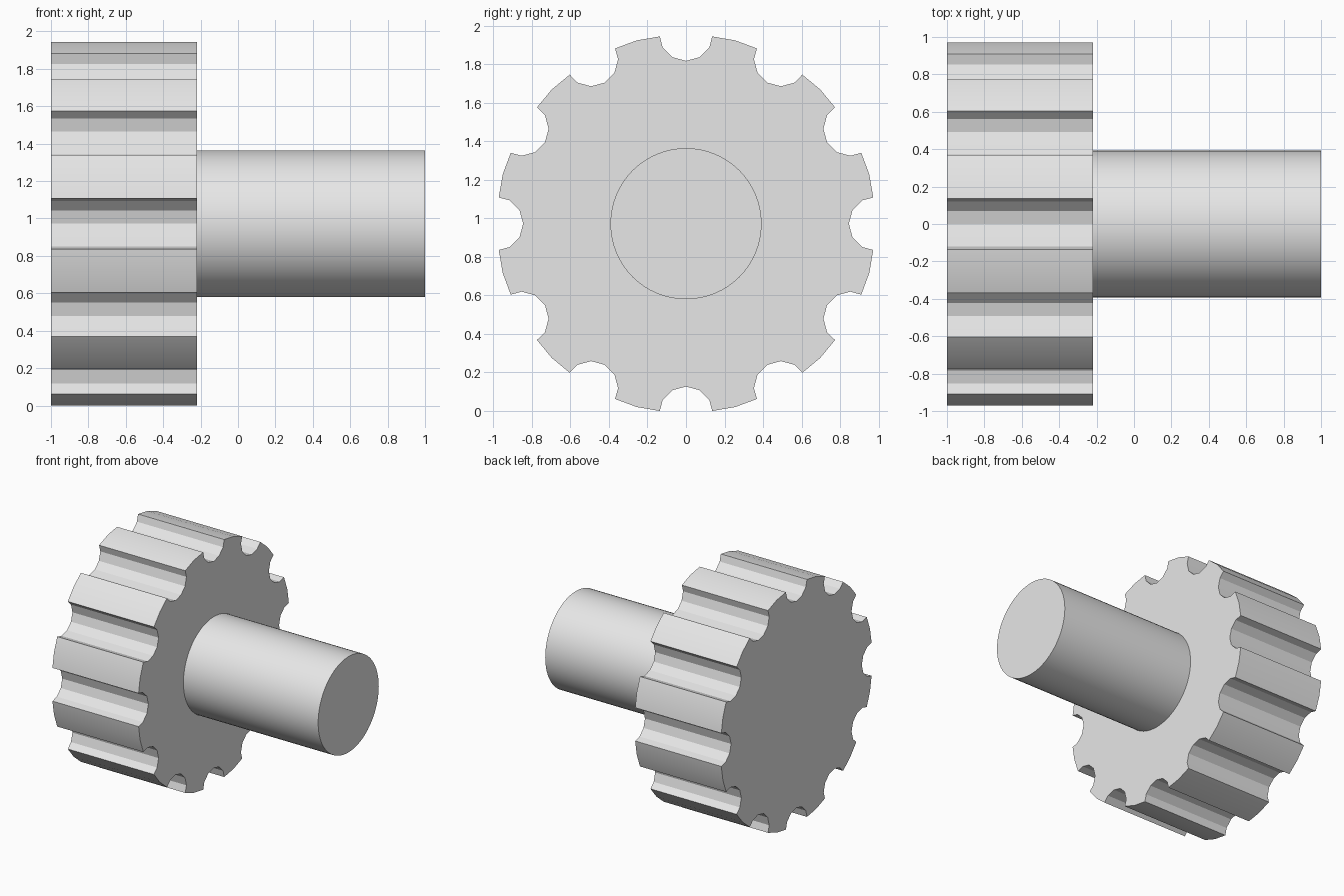
import bpy, bmesh
from math import sin, cos, pi, radians
from mathutils import Matrix, Vector

cube = bpy.data.objects.get("Cube")
if cube:
    bpy.data.objects.remove(cube, do_unlink=True)

AXIS_Z = 0.972
SHOULDER = -0.22
TEETH = 12

grey = bpy.data.materials.new("plain_grey")
grey.use_nodes = True
grey.diffuse_color = (0.8, 0.8, 0.8, 1)
grey.node_tree.nodes["Principled BSDF"].inputs["Base Color"].default_value = (0.8, 0.8, 0.8, 1)


def extrude_profile(name, profile, x0, x1):
    """Extrude a closed (y, z) outline along x, around the shared axis."""
    bm = bmesh.new()
    face = bm.faces.new([bm.verts.new((x0, p.x, p.y + AXIS_Z)) for p in profile])
    ext = bmesh.ops.extrude_face_region(bm, geom=[face])
    moved = [g for g in ext["geom"] if isinstance(g, bmesh.types.BMVert)]
    bmesh.ops.translate(bm, verts=moved, vec=(x1 - x0, 0, 0))
    bmesh.ops.recalc_face_normals(bm, faces=bm.faces)
    mesh = bpy.data.meshes.new(name)
    bm.to_mesh(mesh)
    bm.free()
    mesh.materials.append(grey)
    obj = bpy.data.objects.new(name, mesh)
    bpy.context.collection.objects.link(obj)
    bpy.ops.object.select_all(action="DESELECT")
    obj.select_set(True)
    bpy.context.view_layer.objects.active = obj
    bpy.ops.object.shade_smooth_by_angle(angle=radians(25))
    return obj


# Notched wheel: one notch plus one tooth crest, repeated around the axis
notch = [Vector((0.985 + 0.14 * cos(a), 0.14 * sin(a)))
         for a in (radians(240 - 30 * i) for i in range(5))]
unit = [Vector((0.9715, -0.136))] + notch + [Vector((0.9715, 0.136))]
unit.append(Matrix.Rotation(pi / TEETH, 2) @ Vector((0.985, 0)))
outline = [Matrix.Rotation(2 * pi * k / TEETH, 2) @ p
           for k in range(TEETH) for p in unit]
extrude_profile("notched_wheel", outline, -1.0, SHOULDER)

# Round shaft, seated slightly inside the wheel
circle = [Vector((0.392 * cos(2 * pi * i / 64), 0.392 * sin(2 * pi * i / 64)))
          for i in range(64)]
extrude_profile("shaft", circle, SHOULDER - 0.02, 1.0)
